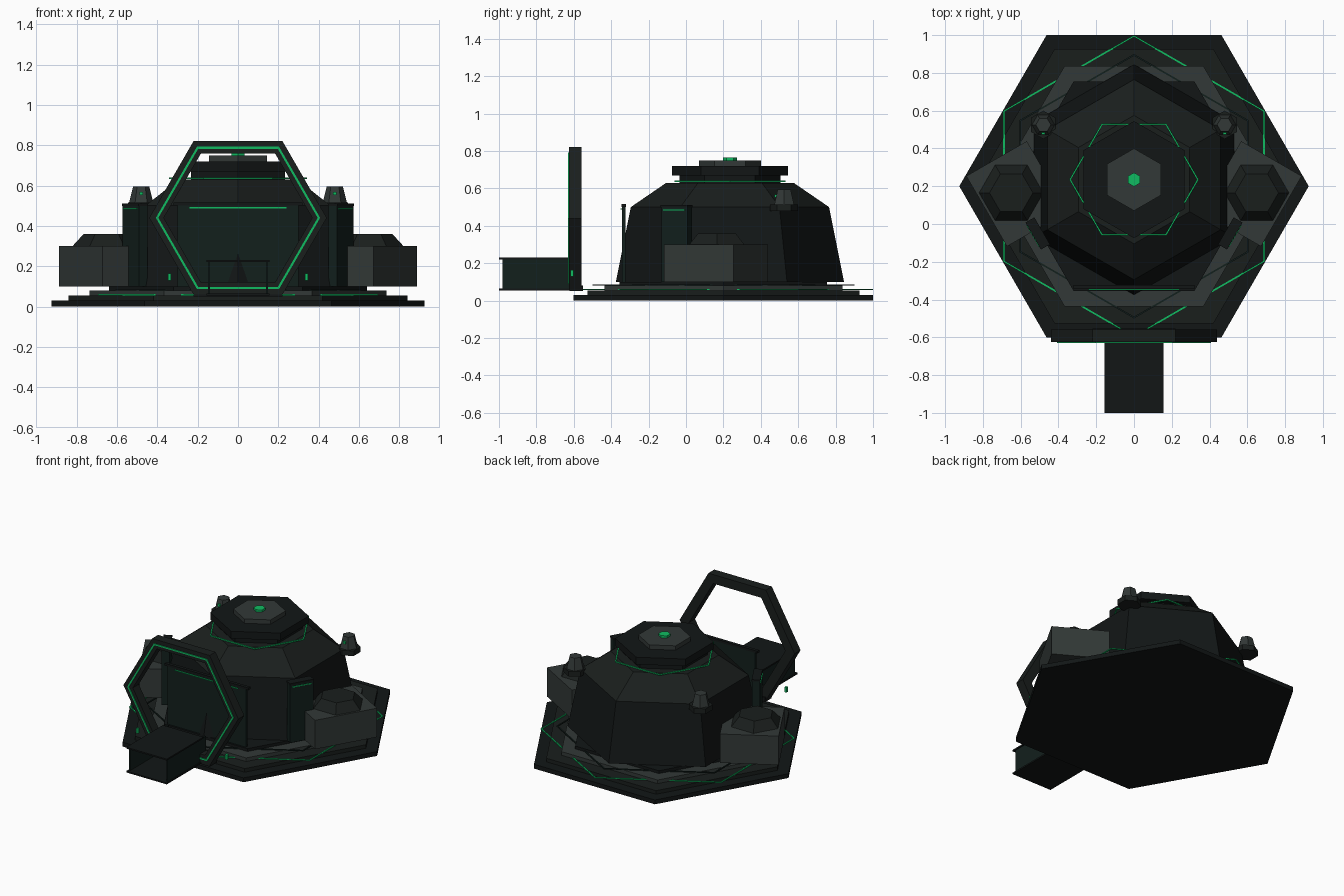
import bpy, bmesh
from math import cos, sin, pi, radians
from mathutils import Matrix

if "Cube" in bpy.data.objects:
    bpy.data.objects.remove(bpy.data.objects["Cube"])


def material(name, rgb):
    m = bpy.data.materials.new(name)
    m.diffuse_color = (*rgb, 1)
    m.use_nodes = True
    m.node_tree.nodes["Principled BSDF"].inputs["Base Color"].default_value = m.diffuse_color
    return m


BLACK = material("black", (0.006, 0.008, 0.008))
DARK = material("dark", (0.010, 0.013, 0.012))
GREY = material("grey", (0.032, 0.040, 0.038))
PANEL = material("panel", (0.006, 0.014, 0.012))
GREEN = material("green", (0.005, 0.50, 0.12))


def finish(name, bm, mat, matrix=Matrix()):
    bmesh.ops.recalc_face_normals(bm, faces=bm.faces)
    me = bpy.data.meshes.new(name)
    bm.to_mesh(me)
    bm.free()
    ob = bpy.data.objects.new(name, me)
    ob.matrix_world = matrix
    me.materials.append(mat)
    bpy.context.collection.objects.link(ob)
    return ob


def loop(bm, r, z, turn, n=6):
    return [bm.verts.new((r * cos(turn + 2 * pi * i / n), r * sin(turn + 2 * pi * i / n), z))
            for i in range(n)]


def bridge(bm, a, b):
    for i in range(len(a)):
        j = (i + 1) % len(a)
        bm.faces.new((a[i], a[j], b[j], b[i]))


# stacked hexagonal solid from (radius, z) pairs; pointed = corners on the y axis
def hexa(name, profile, xy, mat, pointed=True):
    bm = bmesh.new()
    loops = [loop(bm, r, z, pi / 6 if pointed else 0) for r, z in profile]
    for a, b in zip(loops, loops[1:]):
        bridge(bm, a, b)
    bm.faces.new(loops[0])
    bm.faces.new(loops[-1])
    return finish(name, bm, mat, Matrix.Translation((*xy, 0)))


# flat hexagonal ring, optionally standing upright
def ring(name, r_out, r_in, h, loc, mat, pointed=True, upright=False):
    bm = bmesh.new()
    t = pi / 6 if pointed else 0
    ls = [loop(bm, r, z, t) for r, z in
          ((r_out, -h / 2), (r_out, h / 2), (r_in, h / 2), (r_in, -h / 2))]
    for i in range(4):
        bridge(bm, ls[i], ls[(i + 1) % 4])
    m = Matrix.Translation(loc)
    if upright:
        m = m @ Matrix.Rotation(pi / 2, 4, 'X')
    return finish(name, bm, mat, m)


def box(name, size, loc, mat, angle=0):
    bm = bmesh.new()
    bmesh.ops.create_cube(bm, size=1, matrix=Matrix.Diagonal((*size, 1)))
    return finish(name, bm, mat, Matrix.Translation(loc) @ Matrix.Rotation(radians(angle), 4, 'Z'))


# foundation plates
B = (0, 0.2)
hexa("base_plate", [(0.925, 0), (0.925, 0.03)], B, BLACK, False)
hexa("second_plate", [(0.84, 0.03), (0.84, 0.055)], B, DARK, False)
hexa("third_plate", [(0.735, 0.055), (0.735, 0.08)], B, GREY, False)
hexa("fourth_plate", [(0.64, 0.08), (0.64, 0.1)], B, BLACK, False)
ring("base_light_ring", 0.80, 0.79, 0.006, (0, 0.2, 0.059), GREEN)
ring("base_seam_ring", 0.70, 0.69, 0.006, (0, 0.2, 0.083), PANEL)

# dome body and roof cap
D = (0, 0.235)
hexa("body", [(0.61, 0.1), (0.53, 0.5)], D, BLACK)
hexa("roof", [(0.53, 0.5), (0.34, 0.63)], D, DARK)
hexa("cap_neck", [(0.27, 0.63), (0.27, 0.67)], D, BLACK)
hexa("cap_disc", [(0.31, 0.67), (0.31, 0.72)], D, BLACK)
hexa("cap_top", [(0.165, 0.72), (0.165, 0.75)], D, GREY)
hexa("cap_light", [(0.037, 0.75), (0.037, 0.765)], D, GREEN)
ring("roof_light_ring", 0.343, 0.333, 0.008, (0, 0.235, 0.637), GREEN, False)

# front wall panel with trim
box("front_panel", (0.60, 0.018, 0.42), (0, -0.333, 0.29), PANEL)
box("front_panel_rim", (0.64, 0.022, 0.016), (0, -0.333, 0.508), BLACK)
box("front_panel_light", (0.48, 0.01, 0.006), (0, -0.344, 0.49), GREEN)

# standing gate frame
ring("gate_frame", 0.44, 0.368, 0.065, (0, -0.592, 0.44), DARK, False, True)
ring("gate_light", 0.407, 0.395, 0.008, (0, -0.626, 0.44), GREEN, False, True)
box("gate_foot", (0.44, 0.07, 0.03), (0, -0.587, 0.065), BLACK)

# open entry tunnel
for name, z in (("tunnel_roof", 0.225), ("tunnel_floor", 0.06)):
    box(name, (0.31, 0.40, 0.01), (0, -0.80, z), BLACK)

for s, side in ((-1, "left"), (1, "right")):
    box(side + "_tunnel_wall", (0.01, 0.42, 0.155), (s * 0.143, -0.77, 0.1425), PANEL)
    box(side + "_gate_marker", (0.016, 0.016, 0.035), (s * 0.34, -0.61, 0.147), GREEN)
    # side pod turned to follow the base edge
    box(side + "_pod", (0.37, 0.43, 0.2), (s * 0.62, 0.16, 0.2), GREY, -30 * s)
    hexa(side + "_pod_cap", [(0.17, 0.3), (0.115, 0.36)], (s * 0.65, 0.165), DARK, False)
    # narrow corner panel
    box(side + "_corner_panel", (0.05, 0.16, 0.4), (s * 0.51, -0.05, 0.3), PANEL, -30 * s)
    box(side + "_corner_rim", (0.055, 0.165, 0.012), (s * 0.51, -0.05, 0.505), BLACK, -30 * s)
    box(side + "_corner_light", (0.01, 0.134, 0.006), (s * 0.532, -0.063, 0.485), GREEN, -30 * s)
    # beacon on the rear body corner
    hexa(side + "_beacon_base", [(0.075, 0.48), (0.075, 0.515)], (s * 0.48, 0.525), DARK)
    hexa(side + "_beacon", [(0.06, 0.515), (0.04, 0.595)], (s * 0.48, 0.525), GREY, False)
    box(side + "_beacon_light", (0.018, 0.014, 0.016), (s * 0.48, 0.48, 0.56), GREEN)
